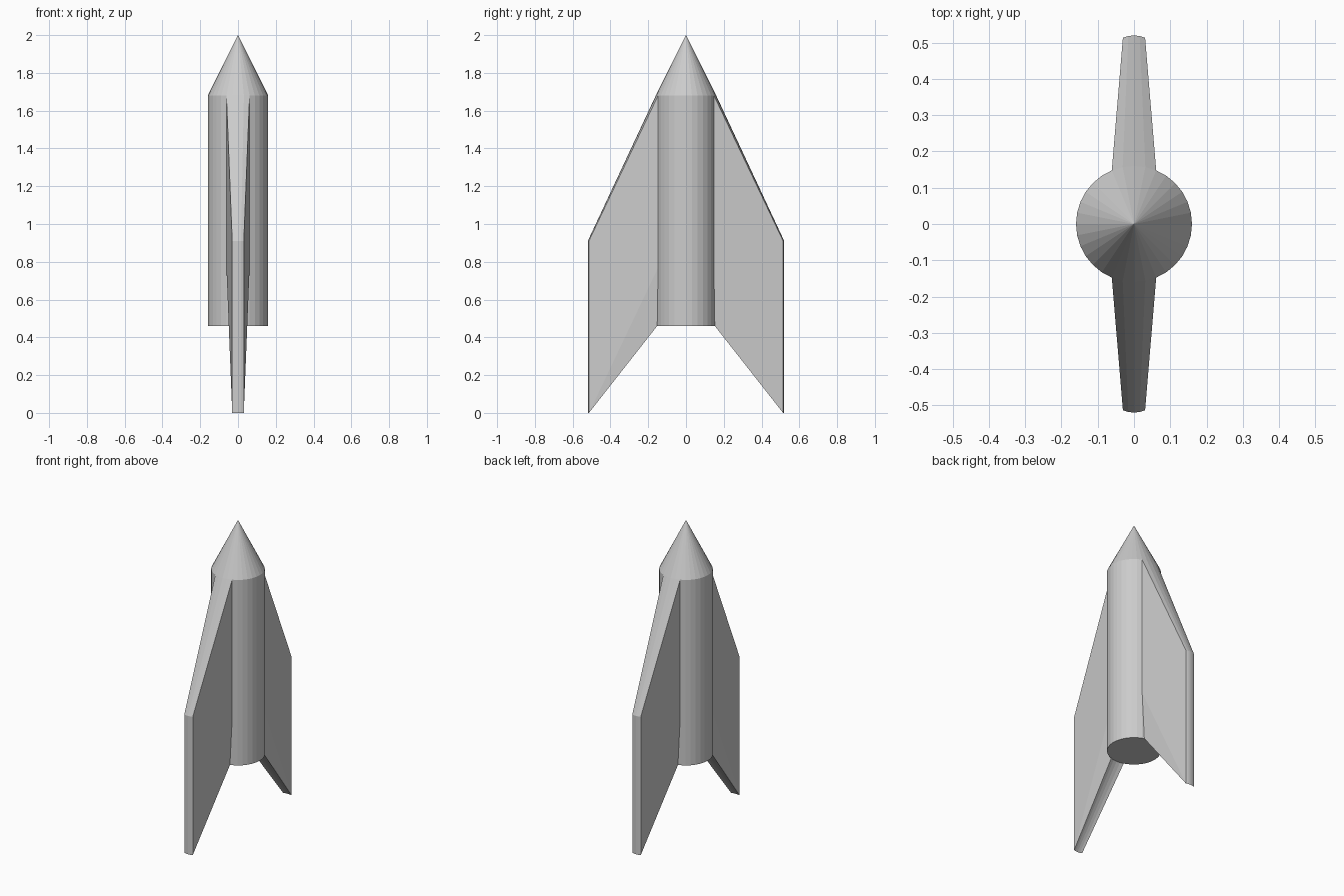
import bpy, bmesh, math
from mathutils import Matrix

if "Cube" in bpy.data.objects:
    bpy.data.objects.remove(bpy.data.objects["Cube"])

SIDES, R = 32, 0.16
BASE_Z, SHOULDER_Z, TOP_Z = 0.46, 1.68, 2.0


def add_object(name, bm):
    bmesh.ops.recalc_face_normals(bm, faces=bm.faces)
    mesh = bpy.data.meshes.new(name)
    bm.to_mesh(mesh)
    bm.free()
    obj = bpy.data.objects.new(name, mesh)
    bpy.context.collection.objects.link(obj)
    return obj


# body and nose cone: one closed shell
bm = bmesh.new()
h = SHOULDER_Z - BASE_Z
bmesh.ops.create_cone(bm, segments=SIDES, radius1=R, radius2=R, depth=h, cap_ends=False,
                      matrix=Matrix.Translation((0, 0, BASE_Z + h / 2)))
rim = [e for e in bm.edges if all(abs(v.co.z - BASE_Z) < 1e-4 for v in e.verts)]
bmesh.ops.contextual_create(bm, geom=rim)
h = TOP_Z - SHOULDER_Z
bmesh.ops.create_cone(bm, segments=SIDES, radius1=R, radius2=0, depth=h, cap_ends=False,
                      matrix=Matrix.Translation((0, 0, SHOULDER_Z + h / 2)))
bmesh.ops.remove_doubles(bm, verts=bm.verts, dist=1e-4)
add_object("body", bm)


def make_fin(name, turn):
    """Swept fin grown from four wall panels, half as wide at the tip."""
    bm = bmesh.new()
    angles = [i * math.tau / SIDES for i in range(-2, 3)]

    def arc(z, scale, shift, pinch=1.0):
        return [bm.verts.new((R * scale * math.sin(a * pinch),
                              R * scale * math.cos(a * pinch) + shift, z)) for a in angles]

    root_top = arc(SHOULDER_Z, 1, 0)
    root_low = arc(BASE_Z, 1, 0, 0.78)
    tip_top = arc(0.91, 0.5, 0.44)
    tip_low = arc(0.0, 0.5, 0.44)
    # leading, outer and trailing edge strips
    for a, b in ((root_top, tip_top), (tip_top, tip_low), (tip_low, root_low)):
        for i in range(4):
            bm.faces.new((a[i], a[i + 1], b[i + 1], b[i]))
    # side panels, narrowing at the lower root
    for i in (0, 4):
        mid = bm.verts.new((root_top[i].co.x, root_top[i].co.y, 0.77))
        bm.faces.new((root_top[i], tip_top[i], tip_low[i], mid))
        bm.faces.new((mid, tip_low[i], root_low[i]))
    bmesh.ops.rotate(bm, verts=bm.verts, cent=(0, 0, 0), matrix=Matrix.Rotation(turn, 3, 'Z'))
    add_object(name, bm)


make_fin("back_fin", 0)
make_fin("front_fin", math.pi)
